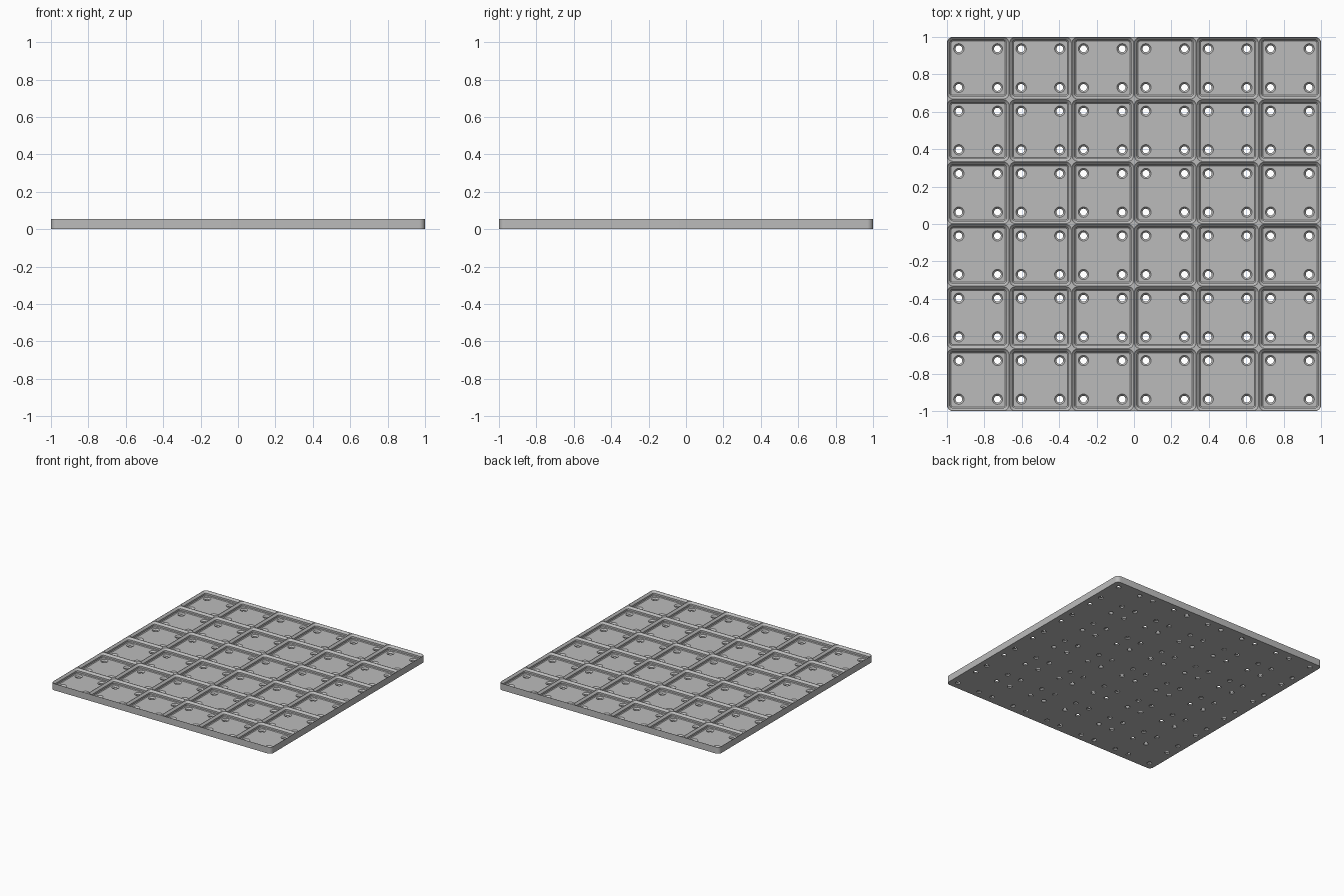
import bpy, bmesh, math

if "Cube" in bpy.data.objects:
    bpy.data.objects.remove(bpy.data.objects["Cube"], do_unlink=True)

CELLS = 6
PITCH = 2 / CELLS
MM = PITCH / 42          # one millimetre in model units
HEIGHT = 6.9 * MM
FLOOR = 2.5 * MM
HOLE_OFFSET = 13 * MM

grey = bpy.data.materials.new("plain grey")
grey.use_nodes = True
colour = (0.5, 0.5, 0.5, 1)
grey.diffuse_color = colour
grey.node_tree.nodes["Principled BSDF"].inputs["Base Color"].default_value = colour


def rounded_square(half, radius, steps=8):
    points = []
    for corner in range(4):
        a0 = corner * math.pi / 2
        cx = (half - radius) * (1 if corner in (0, 3) else -1)
        cy = (half - radius) * (1 if corner < 2 else -1)
        for i in range(steps + 1):
            a = a0 + i / steps * math.pi / 2
            points.append((cx + radius * math.cos(a), cy + radius * math.sin(a)))
    return points


def circle(radius, sides=24):
    return [(radius * math.cos(2 * math.pi * i / sides),
             radius * math.sin(2 * math.pi * i / sides)) for i in range(sides)]


def loft(bm, sections, x=0, y=0):
    """Closed solid through (outline, z) sections, bottom to top."""
    rings = [[bm.verts.new((x + px, y + py, z)) for px, py in outline]
             for outline, z in sections]
    n = len(rings[0])
    for low, high in zip(rings, rings[1:]):
        for i in range(n):
            j = (i + 1) % n
            bm.faces.new((low[i], low[j], high[j], high[i]))
    bm.faces.new(rings[0][::-1])
    bm.faces.new(rings[-1])


def make_object(name, bm):
    mesh = bpy.data.meshes.new(name)
    bm.to_mesh(mesh)
    bm.free()
    mesh.materials.append(grey)
    obj = bpy.data.objects.new(name, mesh)
    bpy.context.collection.objects.link(obj)
    return obj


# Solid slab with rounded outer corners
bm = bmesh.new()
slab = rounded_square(1, 4 * MM)
loft(bm, [(slab, 0), (slab, HEIGHT)])
plate = make_object("grid_plate", bm)


# Stepped pocket outline: chamfer, upright wall, chamfer, rim
def pocket_outline(inset):
    return rounded_square(PITCH / 2 - inset * MM, (4 - inset) * MM)


pocket = [(pocket_outline(2.85), FLOOR),
          (pocket_outline(2.15), FLOOR + 0.7 * MM),
          (pocket_outline(2.15), FLOOR + 2.5 * MM),
          (pocket_outline(0.25), HEIGHT),
          (pocket_outline(0.25), HEIGHT + MM)]

# Countersunk screw hole
screw = [(circle(2.3 * MM), -MM),
         (circle(2.3 * MM), FLOOR - 1.3 * MM),
         (circle(3.5 * MM), FLOOR),
         (circle(3.5 * MM), FLOOR + MM)]

pockets, holes = bmesh.new(), bmesh.new()
for col in range(CELLS):
    for row in range(CELLS):
        x = (col + 0.5) * PITCH - 1
        y = (row + 0.5) * PITCH - 1
        loft(pockets, pocket, x, y)
        for sx in (-1, 1):
            for sy in (-1, 1):
                loft(holes, screw, x + sx * HOLE_OFFSET, y + sy * HOLE_OFFSET)

cutters = [make_object("pocket_cutter", pockets), make_object("hole_cutter", holes)]
for cutter in cutters:
    cutter.hide_render = True
    cut = plate.modifiers.new(cutter.name, 'BOOLEAN')
    cut.operation = 'DIFFERENCE'
    cut.solver = 'EXACT'
    cut.object = cutter

# Bake the cuts and drop the cutters
bpy.context.view_layer.update()
graph = bpy.context.evaluated_depsgraph_get()
result = bpy.data.meshes.new_from_object(plate.evaluated_get(graph))
plate.modifiers.clear()
plate.data = result
for cutter in cutters:
    bpy.data.objects.remove(cutter, do_unlink=True)

# Smooth rounded corners and holes, keep the steps crisp
bpy.ops.object.select_all(action='DESELECT')
plate.select_set(True)
bpy.context.view_layer.objects.active = plate
bpy.ops.object.shade_smooth_by_angle(angle=math.radians(30))
